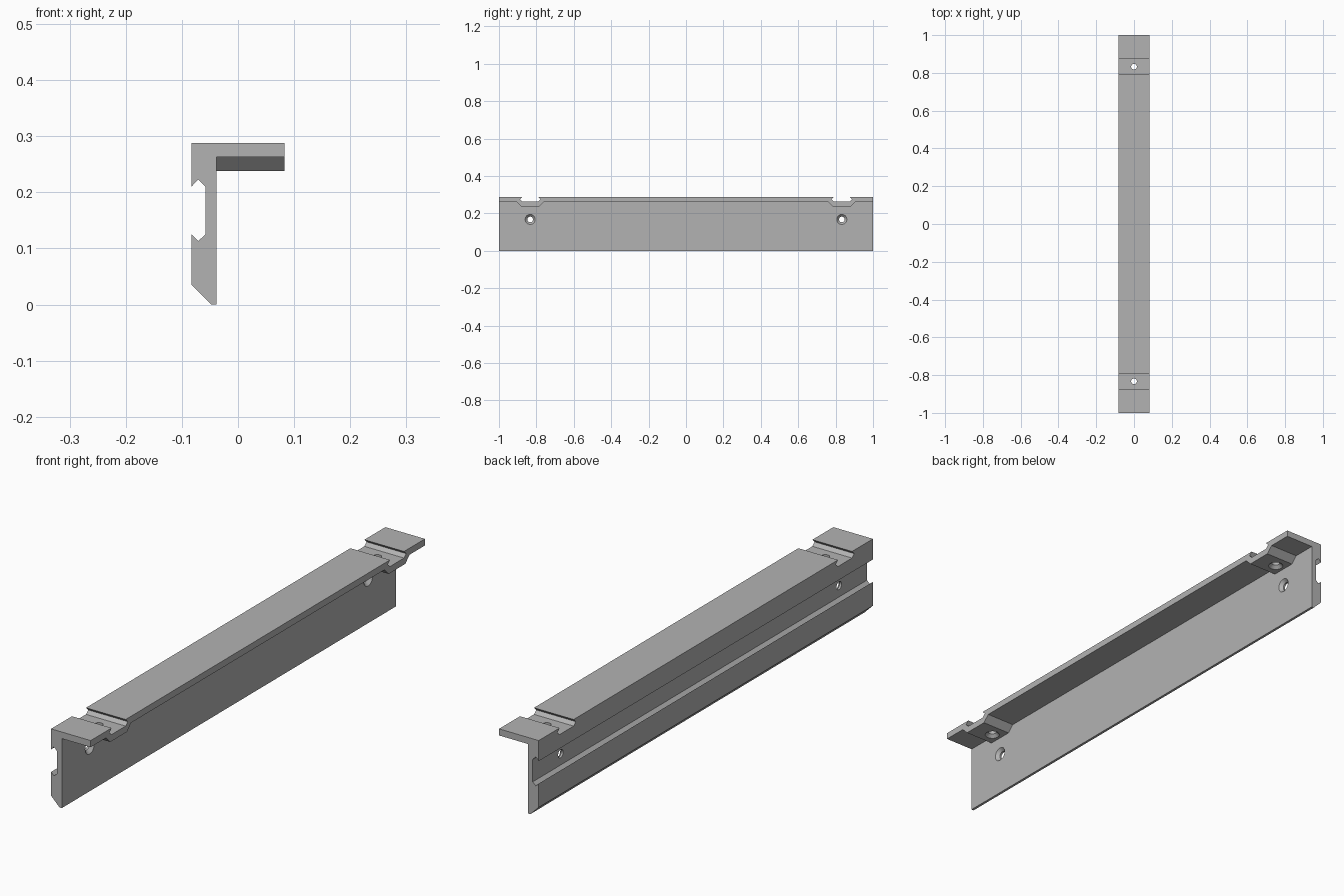
import bpy
import math
from mathutils import Matrix, Vector

cube = bpy.data.objects.get("Cube")
if cube:
    bpy.data.objects.remove(cube, do_unlink=True)

grey = bpy.data.materials.new("plain grey")
grey.use_nodes = True
grey.diffuse_color = (0.45, 0.45, 0.45, 1)
grey.node_tree.nodes["Principled BSDF"].inputs["Base Color"].default_value = grey.diffuse_color

HOLE_Y = 0.833
X0, X1, WEB = -0.083, 0.083, -0.038
TOP, UNDER, PAD = 0.288, 0.263, 0.238


def make_object(name, verts, faces):
    mesh = bpy.data.meshes.new(name)
    mesh.from_pydata(verts, [], faces)
    mesh.materials.append(grey)
    obj = bpy.data.objects.new(name, mesh)
    bpy.context.collection.objects.link(obj)
    bpy.context.view_layer.objects.active = obj
    bm_fix(mesh)
    return obj


def bm_fix(mesh):
    import bmesh
    bm = bmesh.new()
    bm.from_mesh(mesh)
    bmesh.ops.recalc_face_normals(bm, faces=bm.faces)
    bm.to_mesh(mesh)
    bm.free()


def skin(name, rings):
    """Join equal-sized rings of points into a closed solid."""
    n = len(rings[0])
    faces = [tuple(range(n)), tuple(range(n * (len(rings) - 1), n * len(rings)))]
    for r in range(len(rings) - 1):
        for i in range(n):
            j = (i + 1) % n
            faces.append((r * n + i, r * n + j, (r + 1) * n + j, (r + 1) * n + i))
    return make_object(name, [p for ring in rings for p in ring], faces)


def prism_x(name, profile, xa, xb):
    return skin(name, [[(x, y, z) for y, z in profile] for x in (xa, xb)])


def countersunk_cutter(name, start, axis, thickness):
    """Bore with a cone-shaped mouth at start, running along axis."""
    turn = Vector((0, 0, 1)).rotation_difference(Vector(axis)).to_matrix().to_4x4()
    place = Matrix.Translation(start) @ turn
    steps = [(0.031, -0.004), (0.015, 0.012), (0.015, thickness + 0.01)]
    rings = []
    for radius, depth in steps:
        angles = [math.tau * i / 32 for i in range(32)]
        rings.append([place @ Vector((radius * math.cos(a), radius * math.sin(a), depth))
                      for a in angles])
    return skin(name, rings)


def combine(target, other, operation):
    mod = target.modifiers.new(operation.title(), "BOOLEAN")
    mod.operation = operation
    mod.solver = "EXACT"
    mod.object = other
    other.hide_render = True
    bpy.context.view_layer.objects.active = target
    bpy.ops.object.modifier_apply(modifier=mod.name)
    bpy.data.objects.remove(other, do_unlink=True)


# Angle rail: flange, web with keyed side slot and chamfered foot
section = [(X0, TOP), (X1, TOP), (X1, UNDER), (WEB, UNDER), (WEB, 0), (-0.048, 0),
           (X0, 0.035), (X0, 0.125), (-0.071, 0.113), (-0.058, 0.125),
           (-0.058, 0.21), (-0.071, 0.223), (X0, 0.21)]
rail = skin("angle_rail", [[(x, y, z) for x, z in section] for y in (-1, 1)])

for side in (-1, 1):
    c = side * HOLE_Y
    # Thickened pad beneath the flange
    pad = prism_x("pad", [(c - 0.08, UNDER + 0.005), (c - 0.075, UNDER), (c - 0.05, PAD),
                          (c + 0.05, PAD), (c + 0.075, UNDER), (c + 0.08, UNDER + 0.005)],
                  WEB - 0.01, X1)
    combine(rail, pad, "UNION")
    # Keyed groove across the top
    groove = prism_x("groove_cutter", [(c - 0.042, TOP + 0.02), (c - 0.042, TOP),
                                       (c - 0.055, 0.275), (c - 0.042, UNDER),
                                       (c + 0.042, UNDER), (c + 0.055, 0.275),
                                       (c + 0.042, TOP), (c + 0.042, TOP + 0.02)],
                     X0 - 0.02, X1 + 0.02)
    combine(rail, groove, "DIFFERENCE")
    # Countersunk screw holes in the web and flange
    combine(rail, countersunk_cutter("web_hole", (WEB, c, 0.168), (-1, 0, 0), 0.02), "DIFFERENCE")
    combine(rail, countersunk_cutter("flange_hole", (0, c, PAD), (0, 0, 1), 0.025), "DIFFERENCE")

bpy.ops.object.select_all(action="DESELECT")
rail.select_set(True)
bpy.context.view_layer.objects.active = rail
bpy.ops.object.shade_smooth_by_angle(angle=math.radians(25))
